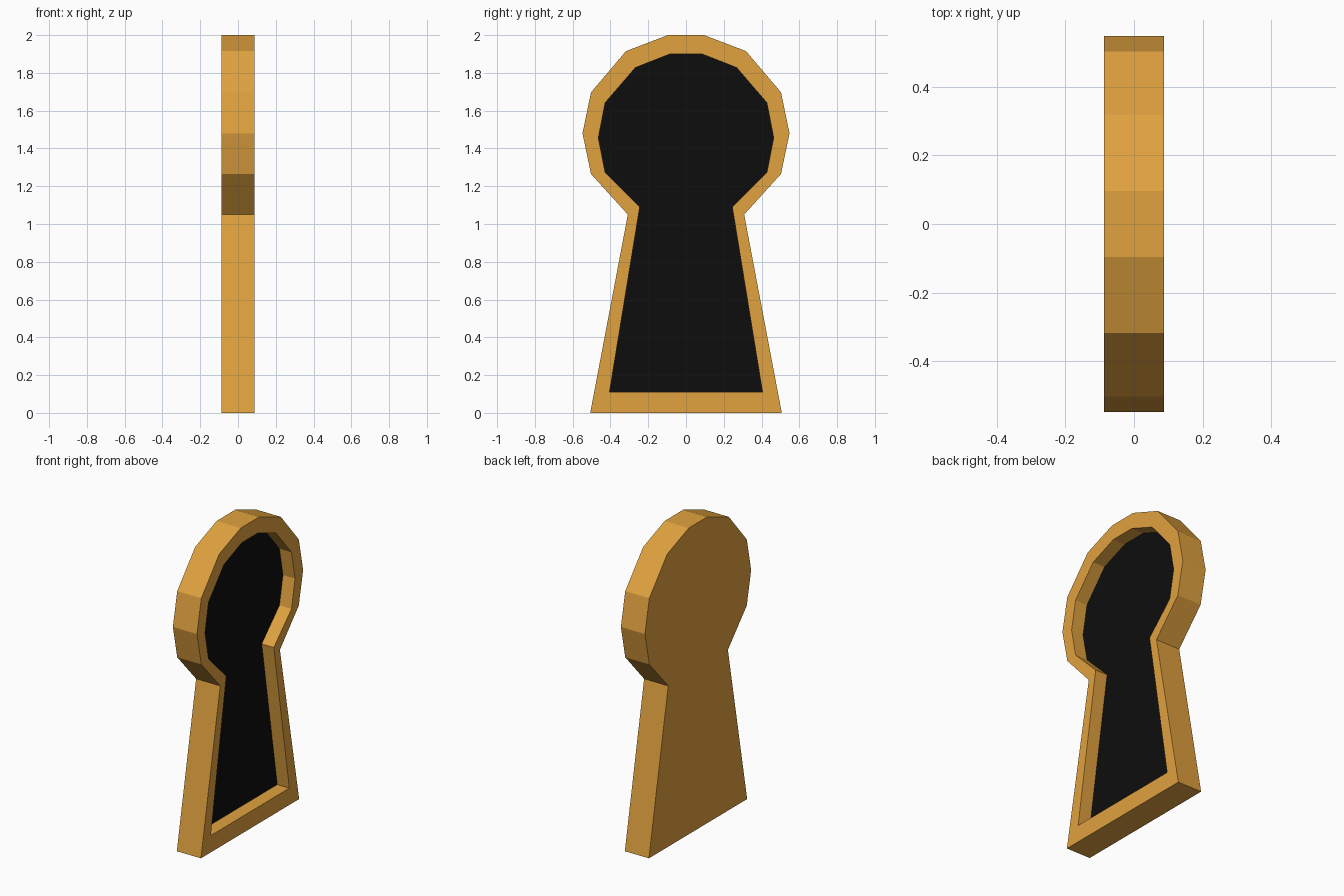
import bpy
import bmesh

if "Cube" in bpy.data.objects:
    bpy.data.objects.remove(bpy.data.objects["Cube"])

HALF_DEPTH = 0.087
FLOOR_X = 0.0

# Right half of each keyhole outline as (y, z), top to bottom
OUTER = [(0.096, 2.0), (0.318, 1.915), (0.503, 1.697), (0.548, 1.48),
         (0.503, 1.265), (0.308, 1.05), (0.507, 0.0)]
INNER = [(0.085, 1.90), (0.268, 1.828), (0.428, 1.642), (0.464, 1.456),
         (0.428, 1.272), (0.245, 1.09), (0.405, 0.11)]


def material(name, colour):
    mat = bpy.data.materials.new(name)
    mat.diffuse_color = (*colour, 1)
    mat.use_nodes = True
    mat.node_tree.nodes["Principled BSDF"].inputs["Base Color"].default_value = mat.diffuse_color
    return mat


def ring(bm, half, x):
    """Mirror a half outline and place it at depth x."""
    full = half + [(-y, z) for y, z in reversed(half)]
    return [bm.verts.new((x, y, z)) for y, z in full]


def bridge(bm, a, b):
    for i in range(len(a)):
        j = (i + 1) % len(a)
        bm.faces.new((a[i], a[j], b[j], b[i]))


bm = bmesh.new()
# Back outline, front outline, recess opening, recess floor
rings = [ring(bm, OUTER, -HALF_DEPTH), ring(bm, OUTER, HALF_DEPTH),
         ring(bm, INNER, HALF_DEPTH), ring(bm, INNER, FLOOR_X)]
for a, b in zip(rings, rings[1:]):
    bridge(bm, a, b)

# Solid back and dark recess floor
bm.faces.new(rings[0])
floor = bm.faces.new(rings[-1])
floor.material_index = 1
bmesh.ops.recalc_face_normals(bm, faces=bm.faces)

mesh = bpy.data.meshes.new("keyhole_plate")
bm.to_mesh(mesh)
bm.free()
mesh.materials.append(material("brass", (0.75, 0.36, 0.05)))
mesh.materials.append(material("black", (0.004, 0.004, 0.004)))
plate = bpy.data.objects.new("keyhole_plate", mesh)
bpy.context.collection.objects.link(plate)
